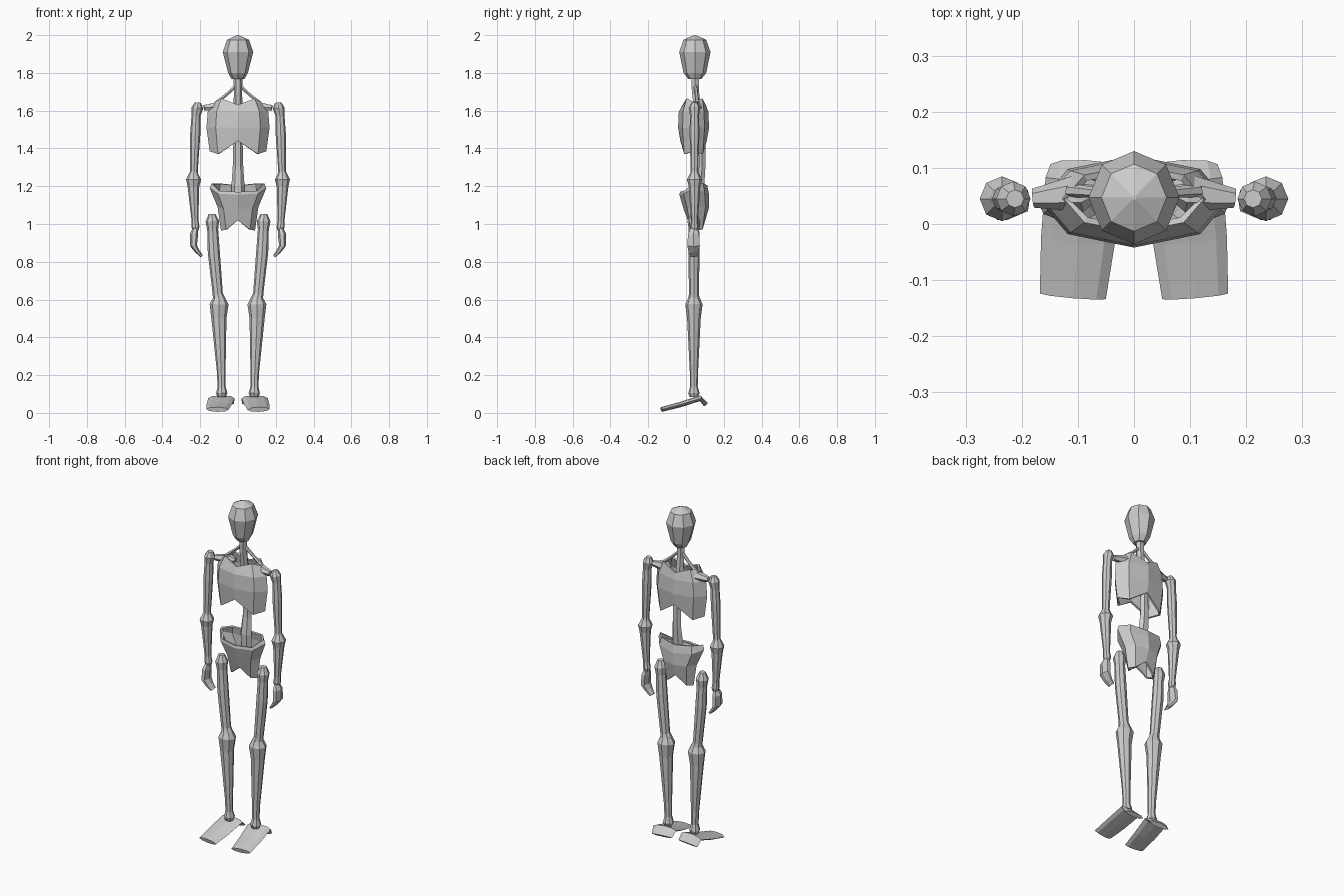
import bpy, bmesh
from math import sin, cos, pi
from mathutils import Vector


def finish(name, bm, mirror=False, shell=0):
    bmesh.ops.recalc_face_normals(bm, faces=bm.faces)
    me = bpy.data.meshes.new(name)
    bm.to_mesh(me)
    bm.free()
    ob = bpy.data.objects.new(name, me)
    bpy.context.collection.objects.link(ob)
    if shell:
        m = ob.modifiers.new("Shell", 'SOLIDIFY')
        m.thickness = shell
        m.offset = -1
    if mirror:
        m = ob.modifiers.new("Mirror", 'MIRROR')
        m.use_axis[0] = True
        m.use_mirror_merge = False
    return ob


def skin(bm, rings, caps=True):
    n = len(rings[0])
    for a, b in zip(rings, rings[1:]):
        for i in range(n):
            bm.faces.new((a[i], a[(i + 1) % n], b[(i + 1) % n], b[i]))
    if caps:
        bm.faces.new(rings[0])
        bm.faces.new(rings[-1])


# Limb: sections (x, y, z, half width along side axis, half depth) along a path
def loft(name, secs, n=8, side=(1, 0, 0), mirror=True, turn=0.0):
    bm = bmesh.new()
    P = [Vector(s[:3]) for s in secs]
    rings = []
    for k, s in enumerate(secs):
        t = (P[min(k + 1, len(P) - 1)] - P[max(k - 1, 0)]).normalized()
        u = Vector(side)
        u = (u - t * u.dot(t)).normalized()
        v = u.cross(t)
        rings.append([bm.verts.new(P[k] + u * s[3] * cos(2 * pi * (i + turn) / n)
                                   + v * s[4] * sin(2 * pi * (i + turn) / n))
                      for i in range(n)])
    skin(bm, rings)
    return finish(name, bm, mirror)


# Open bony shell: rows (centre y, half width, half depth, heights from front to back)
def bone_shell(name, rows):
    bm = bmesh.new()
    rings = []
    for cy, rx, ry, zs in rows:
        ring = []
        for i in range(8):
            a = 2 * pi * i / 8
            ring.append(bm.verts.new((rx * sin(a), cy - ry * cos(a), zs[min(i, 8 - i)])))
        rings.append(ring)
    skin(bm, rings, caps=False)
    return finish(name, bm, shell=0.012)


# Head
loft("head", [(0, .047, 1.768, .035, .035), (0, .047, 1.80, .052, .06),
              (0, .047, 1.91, .081, .083), (0, .047, 1.975, .058, .06),
              (0, .047, 2.0, .004, .004)], mirror=False)

# Spine and neck
loft("spine", [(0, .048, 1.785, .024, .024), (0, .05, 1.70, .022, .022),
               (0, .065, 1.58, .024, .022), (0, .085, 1.42, .025, .02),
               (0, .085, 1.30, .028, .02), (0, .075, 1.20, .035, .025),
               (0, .08, 1.10, .035, .025)], n=6, mirror=False)

# Ribcage, notched top and bottom
bone_shell("ribcage", [
    (.045, .125, .06, (1.63, 1.665, 1.645, 1.665, 1.63)),
    (.04, .160, .078, (1.595, 1.595, 1.595, 1.595, 1.595)),
    (.04, .167, .082, (1.51, 1.51, 1.51, 1.51, 1.51)),
    (.04, .150, .070, (1.44, 1.37, 1.385, 1.37, 1.44))])

# Pelvis, an open bowl
bone_shell("pelvis", [
    (.04, .140, .072, (1.17, 1.175, 1.215, 1.215, 1.205)),
    (.043, .150, .078, (1.155, 1.16, 1.19, 1.17, 1.16)),
    (.055, .108, .068, (1.08, 1.08, 1.09, 1.09, 1.09)),
    (.058, .090, .042, (1.02, .97, .965, .97, 1.02))])

# Neck struts and collar bones
loft("neck_strut", [(.012, .05, 1.73, .01, .01), (.055, .055, 1.69, .009, .009),
                    (.115, .06, 1.64, .012, .012)], n=6, side=(0, 1, 0))
loft("collar_bone", [(.06, .062, 1.625, .012, .012), (.095, .055, 1.622, .034, .03),
                     (.18, .046, 1.615, .017, .016)], n=6, side=(0, 1, 0))

# Arms
loft("upper_arm", [(.212, .045, 1.643, .016, .016), (.215, .045, 1.615, .031, .031),
                   (.222, .045, 1.575, .024, .024), (.226, .045, 1.48, .027, .026),
                   (.233, .045, 1.28, .020, .020), (.235, .045, 1.255, .026, .026)])
loft("forearm", [(.235, .045, 1.275, .02, .02), (.235, .045, 1.235, .040, .040),
                 (.236, .045, 1.20, .031, .031), (.228, .045, 1.02, .018, .018),
                 (.225, .045, .985, .021, .022), (.225, .045, .965, .016, .016)])
loft("hand", [(.226, .042, .975, .014, .02), (.233, .04, .945, .022, .034),
              (.235, .04, .885, .018, .038), (.215, .04, .855, .012, .03),
              (.192, .042, .83, .008, .022)], n=6)

# Legs
loft("thigh", [(.137, .042, 1.053, .018, .018), (.136, .042, 1.015, .036, .034),
               (.134, .042, .97, .029, .028), (.128, .042, .85, .032, .030),
               (.107, .042, .63, .027, .026), (.10, .042, .60, .034, .032)])
loft("shin", [(.10, .042, .61, .032, .030), (.10, .042, .575, .050, .046),
              (.101, .042, .50, .040, .036), (.089, .042, .22, .023, .022),
              (.087, .042, .14, .021, .020), (.086, .042, .105, .030, .030),
              (.086, .042, .085, .022, .022)])

# Feet: flat plates bent down at the heel
loft("foot", [(.109, -.129, .018, .059, .013), (.10, -.03, .044, .066, .014),
              (.088, .075, .078, .070, .015), (.085, .104, .045, .064, .013)], n=8)
